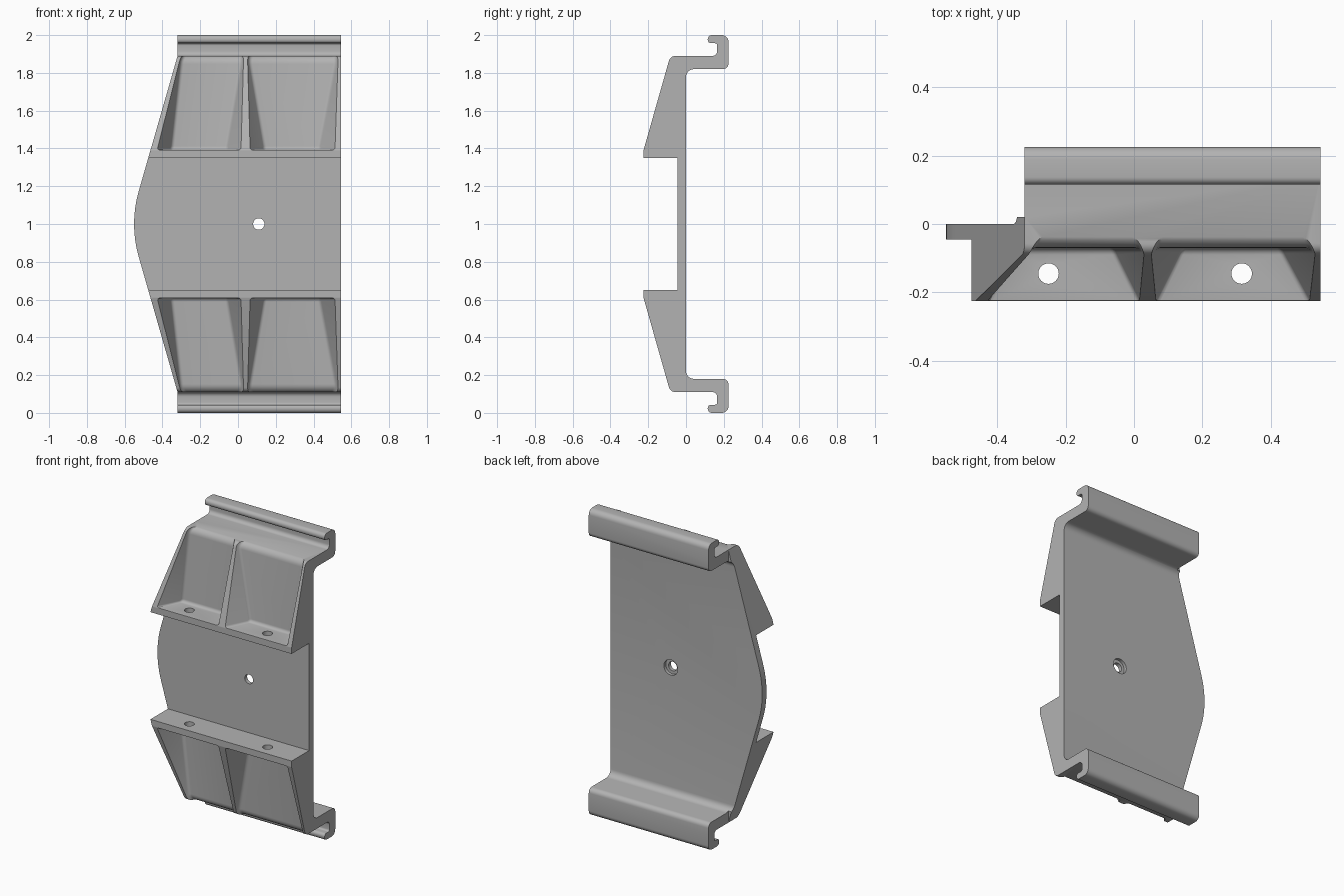
import bpy, bmesh, math
from mathutils import Vector

cube = bpy.data.objects.get("Cube")
if cube:
    bpy.data.objects.remove(cube, do_unlink=True)

grey = bpy.data.materials.new("light_grey")
grey.use_nodes = True
grey.diffuse_color = (0.45, 0.45, 0.45, 1)
grey.node_tree.nodes["Principled BSDF"].inputs["Base Color"].default_value = (0.45, 0.45, 0.45, 1)


def rounded(points, steps=6):
    """Closed polygon from (a, b, radius) corners, each filleted."""
    out = []
    for i, (a, b, r) in enumerate(points):
        p = Vector((a, b))
        if r == 0:
            out.append(p)
            continue
        u = (Vector(points[i - 1][:2]) - p).normalized()
        v = (Vector(points[(i + 1) % len(points)][:2]) - p).normalized()
        half = u.angle(v) / 2
        centre = p + (u + v).normalized() * r / math.sin(half)
        start = p + u * r / math.tan(half) - centre
        end = p + v * r / math.tan(half) - centre
        sweep = math.pi - 2 * half
        for k in range(steps + 1):
            t = k / steps
            out.append(centre + (start * math.sin((1 - t) * sweep)
                                 + end * math.sin(t * sweep)) / math.sin(sweep))
    return out


def loft(name, ring_a, ring_b):
    """Solid between two matching rings of 3D points."""
    bm = bmesh.new()
    a = [bm.verts.new(p) for p in ring_a]
    b = [bm.verts.new(p) for p in ring_b]
    bm.faces.new(a)
    bm.faces.new(b[::-1])
    for i in range(len(a)):
        j = (i + 1) % len(a)
        bm.faces.new((a[j], a[i], b[i], b[j]))
    bmesh.ops.recalc_face_normals(bm, faces=bm.faces)
    mesh = bpy.data.meshes.new(name)
    bm.to_mesh(mesh)
    bm.free()
    obj = bpy.data.objects.new(name, mesh)
    bpy.context.collection.objects.link(obj)
    return obj


def apply_modifiers(obj):
    bpy.ops.object.select_all(action='DESELECT')
    obj.select_set(True)
    bpy.context.view_layer.objects.active = obj
    for m in list(obj.modifiers):
        bpy.ops.object.modifier_apply(modifier=m.name)


def carve(obj, cutter, operation='DIFFERENCE'):
    m = obj.modifiers.new("carve", 'BOOLEAN')
    m.operation, m.solver, m.object = operation, 'EXACT', cutter
    apply_modifiers(obj)
    bpy.data.objects.remove(cutter, do_unlink=True)


def cylinder(name, radius, centre, axis, length):
    ring = []
    for k in range(32):
        c, s = (f(math.tau * k / 32) * radius for f in (math.cos, math.sin))
        ring.append(Vector(centre) + Vector((c, 0, s) if axis == 'Y' else (c, s, 0)))
    d = Vector((0, length, 0) if axis == 'Y' else (0, 0, length))
    return loft(name, [p - d / 2 for p in ring], [p + d / 2 for p in ring])


# Side profile (y, z): plate, wedge, shelf and hooked rail, mirrored top to bottom
half = [(-0.045, 1.35, 0), (-0.225, 1.35, 0), (-0.225, 1.39, 0.015), (-0.083, 1.89, 0.035),
        (0.165, 1.89, 0.025), (0.165, 1.957, 0.012), (0.115, 1.957, 0.018), (0.115, 2, 0.022),
        (0.225, 2, 0.035), (0.225, 1.82, 0.03), (0, 1.82, 0.042)]
profile = rounded(half + [(y, 2 - z, r) for y, z, r in reversed(half)])
bracket = loft("mounting_bracket", [(-0.6, y, z) for y, z in profile],
               [(0.545, y, z) for y, z in profile])

# Front outline (x, z): slanted left edge with a bowed middle
upper = [(0.7, 2.1), (-0.32, 2.1), (-0.32, 1.89)]
bow = [(-0.55 + 0.806 * d * d, 1 + d) for d in (0.178 * k / 10 for k in range(10, -11, -1))]
outline = upper + bow + [(x, 2 - z) for x, z in reversed(upper)]
carve(bracket, loft("outline_cutter", [(x, -0.5, z) for x, z in outline],
                    [(x, 0.5, z) for x, z in outline]), 'INTERSECT')

# Square left end of both rails
square = [(0.02, -0.1), (0.4, -0.1), (0.4, 2.1), (0.02, 2.1)]
carve(bracket, loft("rail_end_cutter", [(-0.8, y, z) for y, z in square],
                    [(-0.32, y, z) for y, z in square]))

# Drafted pockets between the ribs: each wall is x = base + dy * depth + dz * height
walls = [((-0.35, 0.5, 0.11), (-0.06, -0.5, 0.17)),
         ((0.14, 0.5, -0.17), (0.43, -0.55, 0.19))]
pocket = rounded([(-0.07, 1.392, 0.02), (-0.07, 1.892, 0.045), (0.02, 1.892, 0),
                  (0.02, 1.96, 0), (-0.32, 1.96, 0), (-0.32, 1.392, 0)])
for side in (1, -1):
    for left, right in walls:
        rings = [[(b + dy * (y + 0.07) + dz * (z - 1.4), y, 1 + side * (z - 1))
                  for y, z in pocket] for b, dy, dz in (left, right)]
        cutter = loft("pocket_cutter", *rings)
        bevel = cutter.modifiers.new("fillet", 'BEVEL')
        bevel.width, bevel.segments, bevel.limit_method = 0.012, 3, 'ANGLE'
        bevel.use_clamp_overlap = False
        apply_modifiers(cutter)
        carve(bracket, cutter)
    # Screw holes through the ledges
    for x in (-0.25, 0.315):
        carve(bracket, cylinder("ledge_hole_cutter", 0.03, (x, -0.145, 1 + side * 0.37), 'Z', 0.12))

# Central hole with a counterbore on the back
carve(bracket, cylinder("plate_hole_cutter", 0.03, (0.11, 0, 1), 'Y', 0.3))
carve(bracket, cylinder("counterbore_cutter", 0.05, (0.11, 0, 1), 'Y', 0.04))

bracket.data.materials.clear()
bracket.data.materials.append(grey)
for face in bracket.data.polygons:
    face.material_index = 0
apply_modifiers(bracket)
bpy.ops.object.shade_smooth_by_angle(angle=math.radians(32))
